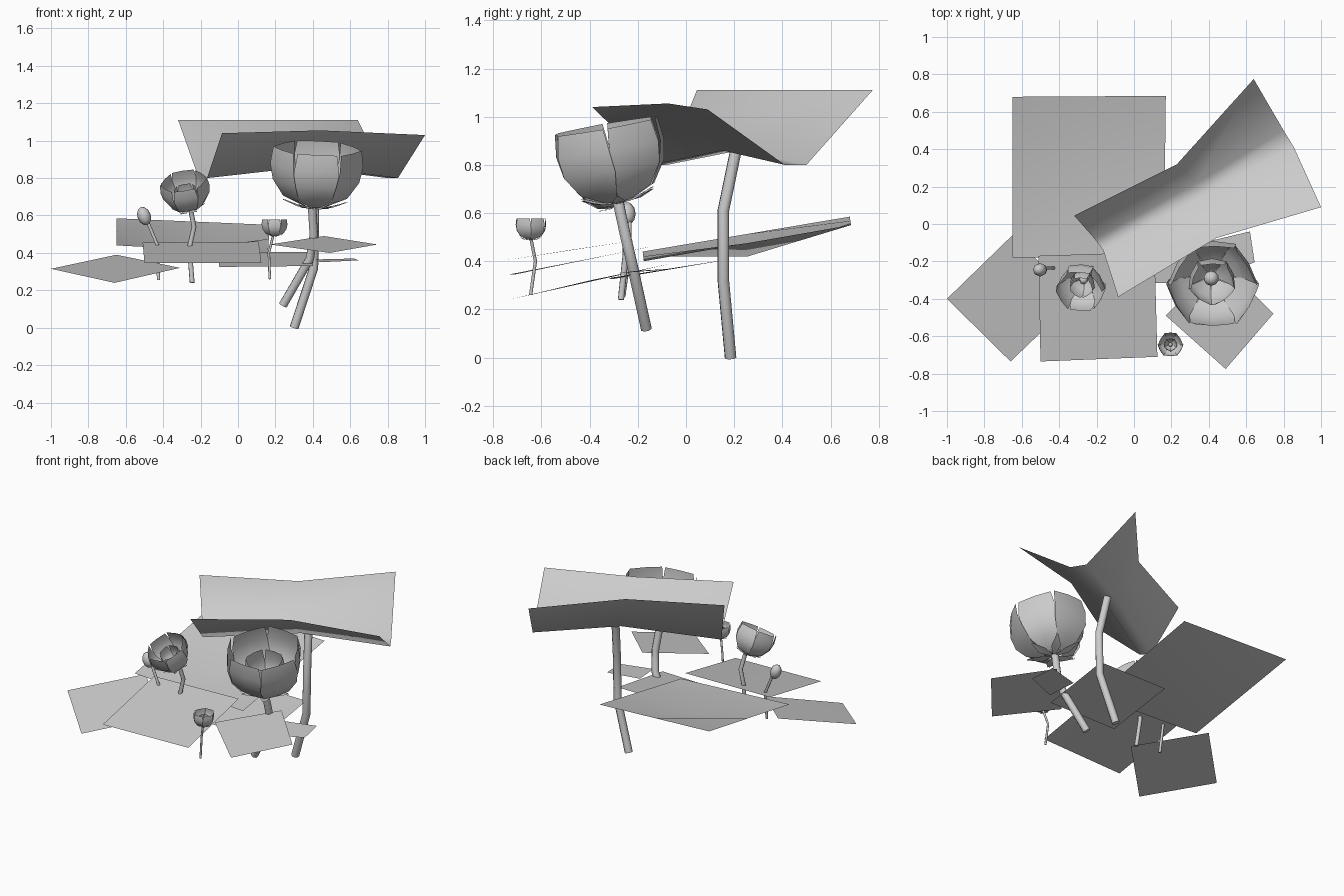
import bpy, bmesh, math
from mathutils import Vector, Matrix

if "Cube" in bpy.data.objects:
    bpy.data.objects.remove(bpy.data.objects["Cube"])

GREY = (0.6, 0.6, 0.6, 1)
grey = bpy.data.materials.new("plain grey")
grey.use_nodes = True
grey.diffuse_color = GREY
grey.node_tree.nodes["Principled BSDF"].inputs["Base Color"].default_value = GREY


def finish(name, bm, matrix=None):
    """Turn a bmesh into a smooth, grey object."""
    if matrix:
        bm.transform(matrix)
    for f in bm.faces:
        f.smooth = True
    mesh = bpy.data.meshes.new(name)
    bm.to_mesh(mesh)
    bm.free()
    mesh.materials.append(grey)
    obj = bpy.data.objects.new(name, mesh)
    bpy.context.collection.objects.link(obj)


def grid(bm, rows):
    """Skin equal rows of points with quads."""
    verts = [[bm.verts.new(p) for p in row] for row in rows]
    for a, b in zip(verts, verts[1:]):
        for i in range(len(a) - 1):
            bm.faces.new((a[i], a[i + 1], b[i + 1], b[i]))


def leaf(name, corners, sag=0):
    """Four-sided pad, corners counter-clockwise from above, with a dipped centre."""
    bm = bmesh.new()
    a, b, c, d = [Vector(p) for p in corners]
    mid = (a + b + c + d) / 4 - Vector((0, 0, sag))
    grid(bm, [[a, (a + b) / 2, b], [(a + d) / 2, mid, (b + c) / 2], [d, (c + d) / 2, c]])
    finish(name, bm)


def stem(name, points, radius):
    """Bent round stalk swept along points."""
    curve = bpy.data.curves.new(name, "CURVE")
    curve.dimensions = "3D"
    curve.bevel_depth = radius
    curve.bevel_resolution = 2
    curve.use_fill_caps = True
    line = curve.splines.new("POLY")
    line.points.add(len(points) - 1)
    for p, co in zip(line.points, points):
        p.co = (*co, 1)
    curve.materials.append(grey)
    obj = bpy.data.objects.new(name, curve)
    bpy.context.collection.objects.link(obj)
    bpy.ops.object.select_all(action="DESELECT")
    obj.select_set(True)
    bpy.context.view_layer.objects.active = obj
    bpy.ops.object.convert(target="MESH")
    bpy.ops.object.shade_smooth_by_angle(angle=math.radians(70))


def petals(name, matrix, count, profile, turn=0, stagger=0.0):
    """Ring of flattish separate petals; profile rows are radius, height, width share."""
    bm = bmesh.new()
    for k in range(count):
        angle = turn + math.tau * k / count
        grow = 1 + stagger * (k % 2)
        rows = []
        for r, h, share in profile:
            half = math.pi / count * share
            row = []
            for s, flat in ((-1, 1), (0, 0.93), (1, 1)):
                t = angle + s * half
                reach = r * grow * flat
                row.append((reach * math.cos(t), reach * math.sin(t), h))
            rows.append(row)
        grid(bm, rows)
    finish(name, bm, matrix)


OUTER = [(0.06, 0.0, 0.9), (0.17, 0.05, 1.0), (0.23, 0.14, 1.08),
         (0.247, 0.23, 1.0), (0.235, 0.325, 0.92)]
INNER = [(0.03, 0.01, 0.9), (0.11, 0.06, 1.0), (0.135, 0.14, 1.0), (0.12, 0.23, 0.85)]
SEPAL = [(0.02, -0.01, 1.0), (0.1, 0.0, 0.6), (0.18, 0.03, 0.05)]


def flower(name, base, axis, scale):
    """Cup of outer petals, inner cup, seed head and sepals."""
    matrix = (Matrix.Translation(base)
              @ Vector((0, 0, 1)).rotation_difference(Vector(axis)).to_matrix().to_4x4()
              @ Matrix.Scale(scale, 4))
    petals(name + "_outer_petals", matrix, 6, OUTER, math.pi / 6, 0.04)
    petals(name + "_inner_petals", matrix, 5, INNER, math.pi / 2)
    petals(name + "_sepals", matrix, 6, SEPAL)
    bm = bmesh.new()
    bmesh.ops.create_uvsphere(bm, u_segments=10, v_segments=6, radius=0.042)
    finish(name + "_seed_head", bm, matrix @ Matrix.Translation((0, 0, 0.06)))


# Low pads
leaf("large_pad", [(-0.65, -0.18, 0.44), (0.16, -0.175, 0.40),
                   (0.17, 0.685, 0.55), (-0.65, 0.68, 0.585)], 0.075)
leaf("left_pad", [(-0.66, -0.735, 0.24), (-0.31, -0.4, 0.32),
                  (-0.65, -0.06, 0.39), (-1.0, -0.4, 0.315)])
leaf("front_pad", [(-0.5, -0.735, 0.345), (0.125, -0.71, 0.345),
                   (0.11, -0.15, 0.46), (-0.51, -0.17, 0.455)])
leaf("right_pad", [(0.49, -0.775, 0.40), (0.745, -0.48, 0.445),
                   (0.46, -0.19, 0.49), (0.17, -0.49, 0.445)])
leaf("middle_pad", [(-0.1, -0.31, 0.325), (0.4, -0.32, 0.33),
                    (0.4, 0.16, 0.405), (-0.11, 0.165, 0.405)])
leaf("small_pad", [(0.44, -0.28, 0.35), (0.645, -0.205, 0.36),
                   (0.62, -0.04, 0.37), (0.41, -0.09, 0.365)])

# Tall folded leaf: front edge, two valley lines, back edge
bm = bmesh.new()
grid(bm, [[(-0.085, -0.39, 1.04), (0.44, -0.075, 1.055), (1.0, 0.09, 1.03)],
          [(-0.165, -0.14, 0.80), (0.37, 0.15, 0.86), (0.855, 0.41, 0.80)],
          [(-0.21, -0.08, 0.80), (0.335, 0.22, 0.86), (0.80, 0.50, 0.80)],
          [(-0.32, 0.045, 1.11), (0.23, 0.32, 1.11), (0.64, 0.775, 1.11)]])
finish("tall_folded_leaf", bm)

# Stalks
stem("tall_leaf_stem", [(0.3, 0.185, 0), (0.405, 0.155, 0.32),
                        (0.41, 0.155, 0.61), (0.385, 0.205, 0.85)], 0.025)
stem("large_flower_stem", [(0.24, -0.165, 0.12), (0.385, -0.22, 0.37),
                           (0.405, -0.25, 0.5), (0.395, -0.285, 0.66)], 0.024)
stem("medium_flower_stem", [(-0.245, -0.27, 0.24), (-0.26, -0.25, 0.43),
                            (-0.235, -0.25, 0.54), (-0.255, -0.27, 0.64)], 0.013)
stem("bud_stem", [(-0.425, -0.26, 0.255), (-0.43, -0.235, 0.44),
                  (-0.485, -0.235, 0.57)], 0.009)
stem("small_flower_stem", [(0.17, -0.645, 0.26), (0.165, -0.625, 0.4),
                           (0.19, -0.645, 0.5)], 0.007)

# Blossoms
flower("large_flower", (0.41, -0.28, 0.65), (0.05, -0.18, 1), 0.97)
flower("medium_flower", (-0.265, -0.285, 0.637), (-0.15, -0.45, 0.85), 0.52)
flower("small_flower", (0.195, -0.645, 0.49), (0, 0, 1), 0.27)

# Closed bud
bm = bmesh.new()
bmesh.ops.create_uvsphere(bm, u_segments=8, v_segments=6, radius=0.036)
finish("bud", bm, Matrix.Translation((-0.502, -0.245, 0.597))
       @ Matrix.Rotation(-0.35, 4, "Y") @ Matrix.Diagonal((1, 1, 1.4, 1)))
